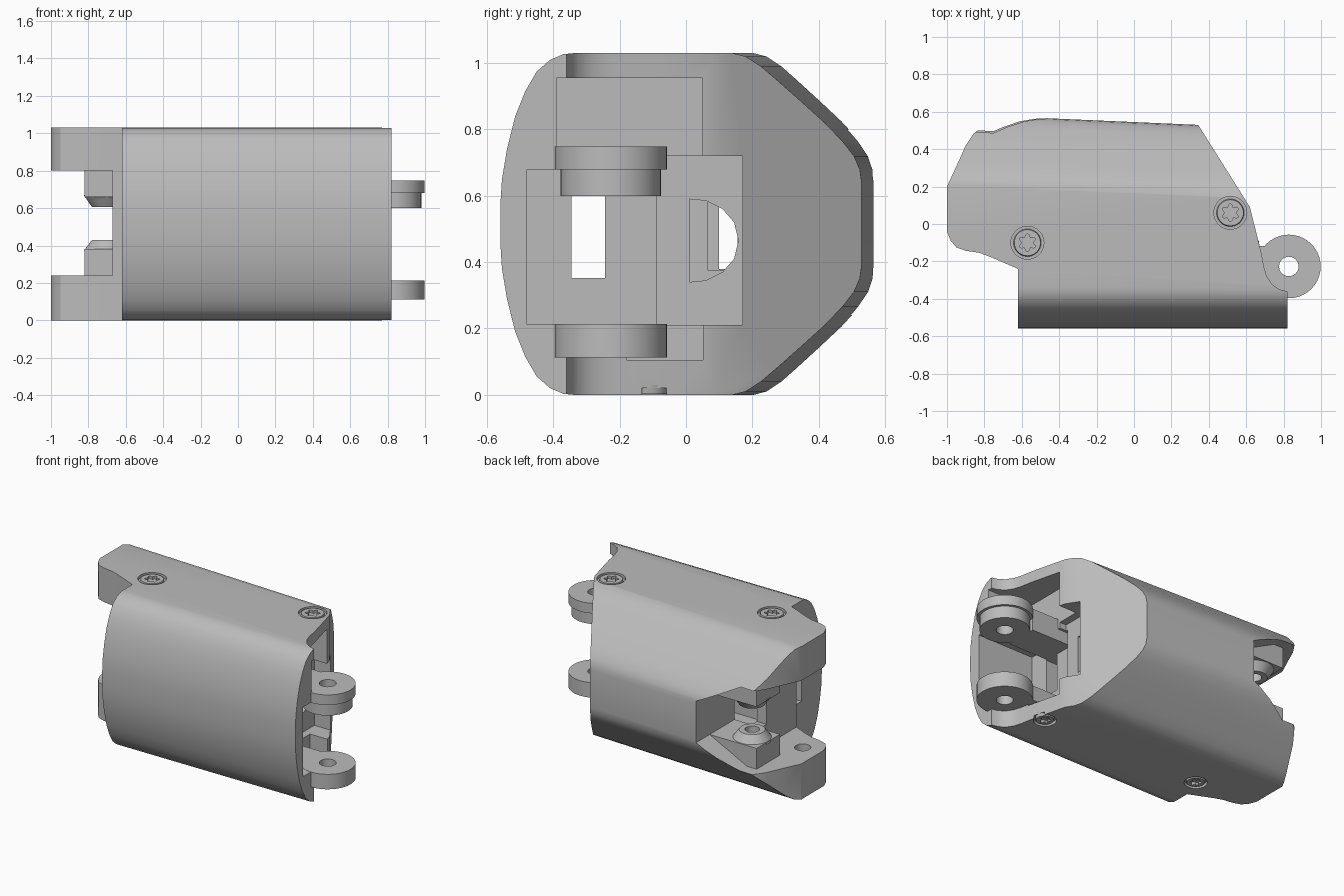
import bpy, bmesh, math
from mathutils import Vector

if bpy.data.objects.get("Cube"):
    bpy.data.objects.remove(bpy.data.objects["Cube"])

H = 1.03
grey = bpy.data.materials.new("matte_grey")
grey.use_nodes = True
grey.diffuse_color = (0.5, 0.5, 0.5, 1)
grey.node_tree.nodes["Principled BSDF"].inputs["Base Color"].default_value = (0.5, 0.5, 0.5, 1)


def loft(name, ring_a, ring_b):
    """Closed solid between two matching rings of points."""
    bm = bmesh.new()
    a = [bm.verts.new(p) for p in ring_a]
    b = [bm.verts.new(p) for p in ring_b]
    bm.faces.new(a)
    bm.faces.new(b)
    for i in range(len(a)):
        j = (i + 1) % len(a)
        bm.faces.new((a[i], a[j], b[j], b[i]))
    bmesh.ops.recalc_face_normals(bm, faces=bm.faces)
    mesh = bpy.data.meshes.new(name)
    bm.to_mesh(mesh)
    bm.free()
    mesh.materials.append(grey)
    ob = bpy.data.objects.new(name, mesh)
    bpy.context.collection.objects.link(ob)
    return ob


def prism(name, pts, axis, lo, hi):
    """Extrude a 2D outline along x, y or z."""
    def put(p, d):
        q = list(p)
        q.insert(axis, d)
        return Vector(q)
    return loft(name, [put(p, lo) for p in pts], [put(p, hi) for p in pts])


def box(name, x0, x1, y0, y1, z0, z1):
    return prism(name, [(x0, y0), (x1, y0), (x1, y1), (x0, y1)], 2, z0, z1)


def circle(x, y, r, n=40):
    return [(x + r * math.cos(math.tau * i / n), y + r * math.sin(math.tau * i / n)) for i in range(n)]


def disc(name, x, y, r, z0, z1, r_top=None):
    top = circle(x, y, r if r_top is None else r_top)
    return loft(name, [(*p, z0) for p in circle(x, y, r)], [(*p, z1) for p in top])


def combine(ob, tool, operation="DIFFERENCE"):
    """Apply a boolean and discard the tool."""
    mod = ob.modifiers.new("cut", "BOOLEAN")
    mod.operation, mod.object, mod.solver = operation, tool, "EXACT"
    dg = bpy.context.evaluated_depsgraph_get()
    mesh = bpy.data.meshes.new_from_object(ob.evaluated_get(dg))
    ob.modifiers.clear()
    ob.data = mesh
    bpy.data.objects.remove(tool)


# Shell cross-section: rounded front, domed back that tapers towards +x
def section(x):
    start = 0.165 - 0.04 * x
    end = 0.545 - 0.044 * x
    back = [(0, 0), (0.1, 0.01), (0.22, 0.04), (0.34, 0.08), (0.5, 0.135), (0.7, 0.205),
            (0.85, 0.265), (0.94, 0.31), (0.985, 0.35), (1, 0.39)]
    front = [(-0.56, 0.46), (-0.555, 0.38), (-0.54, 0.29), (-0.515, 0.19), (-0.485, 0.115),
             (-0.45, 0.055), (-0.41, 0.02), (-0.37, 0.003), (-0.34, 0)]
    half = front + [(start + (end - start) * t, z) for t, z in back]
    ring = half + [(y, H - z) for y, z in reversed(half)]
    return [(x, y, z) for y, z in ring]


body = loft("body_shell", section(-1.05), section(0.9))

# Plan outline trims both ends of the shell
outline = [(-0.62, -0.7), (0.82, -0.7), (0.82, -0.36), (0.78, -0.35), (0.74, -0.325), (0.71, -0.28),
           (0.695, -0.23), (0.68, -0.15), (0.65, -0.03), (0.62, 0.09), (0.34, 0.535), (0.33, 0.7),
           (-0.6, 0.7), (-0.6, 0.56), (-0.73, 0.553), (-0.8, 0.53), (-0.86, 0.48), (-0.9, 0.42),
           (-0.94, 0.33), (-1, 0.2), (-1, -0.04), (-0.98, -0.09), (-0.95, -0.125), (-0.9, -0.143),
           (-0.83, -0.153), (-0.77, -0.175), (-0.62, -0.24)]
combine(body, prism("outline_tool", outline, 2, -0.1, 1.2), "INTERSECT")

# Fork gap between the two ears, with flared opening at the back
cutters = [
    box("gap", -1.2, -0.82, -0.7, 0.7, 0.24, 0.8),
    box("gap_front", -0.83, -0.67, -0.7, 0.17, 0.24, 0.8),
    box("gap_back", -0.83, -0.47, 0.1, 0.7, 0.38, 0.66),
    prism("flare", [(-0.47, 0.38), (-0.75, 0.24), (-0.9, 0.24), (-0.9, 0.8), (-0.75, 0.8), (-0.47, 0.66)],
          1, 0.42, 0.7),
    # Pockets in the knuckle end
    box("pocket_front", 0.4, 1, -0.48, -0.09, 0.212, 0.68),
    box("pocket_back", 0.45, 1, -0.1, 0.17, 0.211, 0.72),
    box("pocket_top", 0.5, 1, -0.39, 0.05, 0.67, 0.955),
    box("pocket_bottom", 0.5, 1, -0.18, 0.052, 0.105, 0.23),
    # Passages running the length of the body
    box("cable_passage", -0.8, 0.5, -0.345, -0.245, 0.352, 0.6),
    prism("round_passage", [(0.01, 0.34), (0.06, 0.345), (0.11, 0.37), (0.145, 0.41), (0.158, 0.465),
                            (0.145, 0.52), (0.11, 0.56), (0.06, 0.585), (0.01, 0.59)], 0, -0.1, 0.6),
    box("passage_rear", -0.6, 0.0, 0.066, 0.155, 0.375, 0.585),
    # Pin holes in the ears
    disc("pin_low", -0.87, 0.0, 0.05, 0.1, 0.3),
    disc("pin_high", -0.87, 0.0, 0.05, 0.7, 0.93),
]
screws = [(-0.57, -0.1, 1), (0.515, 0.06, 1), (-0.57, -0.1, 0), (0.61, -0.11, 0)]
for x, y, up in screws:
    z0, z1 = (H - 0.02, H + 0.1) if up else (-0.1, 0.02)
    cutters.append(disc("screw_recess", x, y, 0.088 if up else 0.07, z0, z1))
for tool in cutters:
    combine(body, tool)
parts = [body]

# Screw heads with six-lobed sockets
for x, y, up in screws:
    r = 0.076 if up else 0.06
    z0, z1 = (H - 0.03, H - 0.002) if up else (0.03, 0.002)
    head = disc("screw_head", x, y, r, z0, z1, r - 0.006)
    star = []
    for i in range(36):
        a = math.tau * i / 36
        k = r * (0.51 + 0.12 * math.cos(6 * a))
        star.append((x + k * math.sin(a), y + k * math.cos(a)))
    lo, hi = (H - 0.02, H + 0.1) if up else (-0.1, 0.02)
    combine(head, prism("socket", star, 2, lo, hi))
    parts.append(head)


# Conical bosses facing each other inside the fork
for name, z0, z1 in (("lower_boss", 0.37, 0.43), ("upper_boss", 0.67, 0.605)):
    boss = disc(name, -0.7, 0.295, 0.125, z0, z1, 0.08)
    combine(boss, disc("bore", -0.7, 0.295, 0.045, min(z0, z1) - 0.02, max(z0, z1) + 0.02))
    parts.append(boss)


# Hinge knuckles at the +x end
def knuckle(name, z0, z1, r):
    cx, cy = 0.828, -0.227
    lug = disc(name, cx, cy, r, z0, z1)
    combine(lug, box("arm", 0.35, 0.7, cy - 0.11, cy + 0.11, z0, z1), "UNION")
    combine(lug, disc("bore", cx, cy, 0.052, z0 - 0.1, z1 + 0.1))
    parts.append(lug)


knuckle("lower_knuckle", 0.112, 0.213, 0.17)
knuckle("upper_knuckle", 0.68, 0.748, 0.17)
knuckle("upper_knuckle_spacer", 0.6, 0.68, 0.152)

# Smooth curved walls, keep machined edges crisp
bpy.ops.object.select_all(action="DESELECT")
for ob in parts:
    ob.select_set(True)
bpy.context.view_layer.objects.active = body
bpy.ops.object.shade_smooth_by_angle(angle=math.radians(25))
